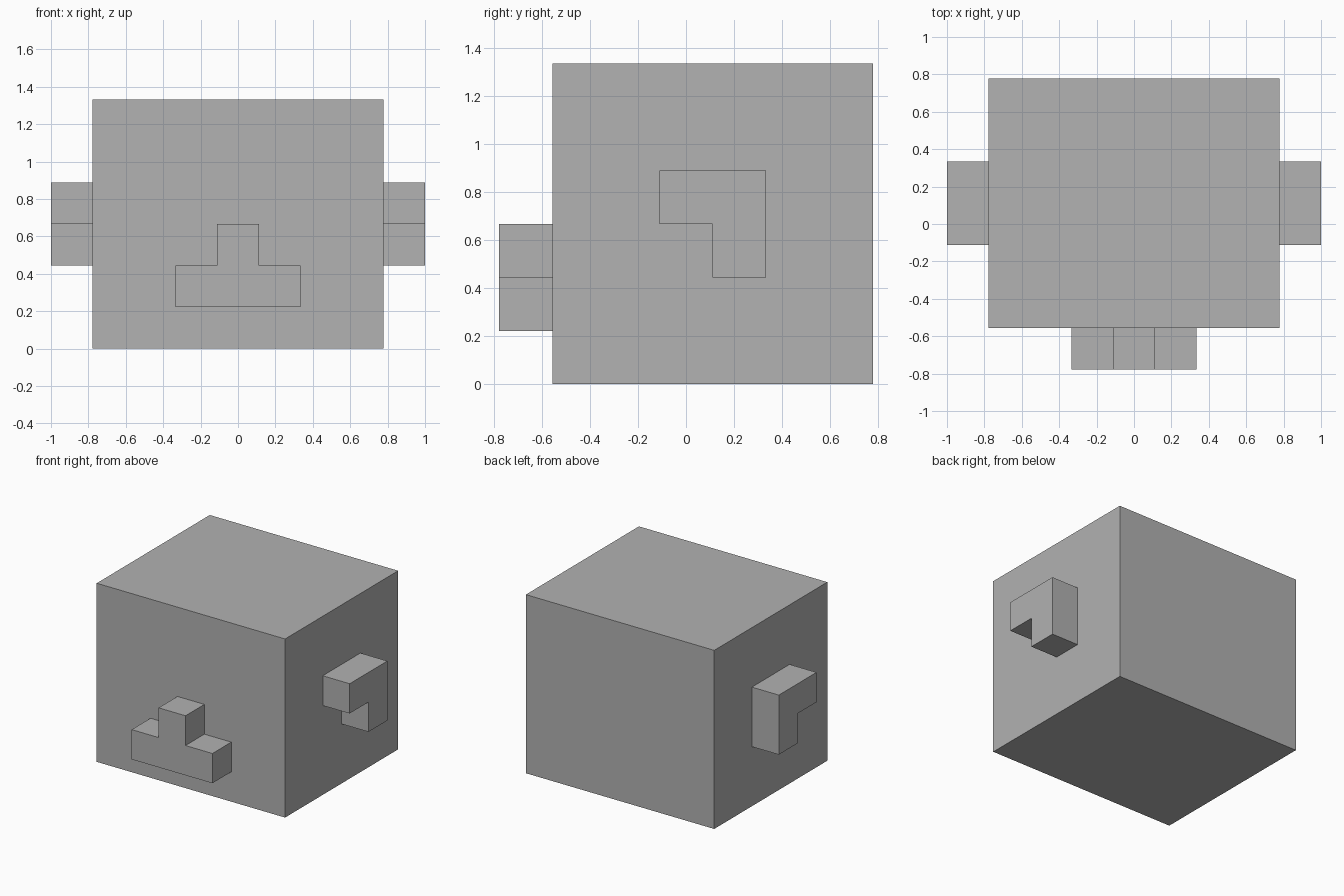
import bpy
import bmesh
from mathutils import Vector

U = 2 / 9  # one block of the modelling grid

cube = bpy.data.objects.get("Cube")
if cube:
    bpy.data.objects.remove(cube, do_unlink=True)

GREY = (0.445, 0.445, 0.445, 1)
grey = bpy.data.materials.new("plain grey")
grey.use_nodes = True
grey.diffuse_color = GREY
grey.node_tree.nodes["Principled BSDF"].inputs["Base Color"].default_value = GREY


def extrude_profile(name, points, sweep):
    """Make a flat-faced solid from a closed profile swept along a vector."""
    bm = bmesh.new()
    face = bm.faces.new([bm.verts.new(Vector(p) * U) for p in points])
    result = bmesh.ops.extrude_face_region(bm, geom=[face], use_keep_orig=True)
    moved = [v for v in result["geom"] if isinstance(v, bmesh.types.BMVert)]
    bmesh.ops.translate(bm, verts=moved, vec=Vector(sweep) * U)
    bmesh.ops.recalc_face_normals(bm, faces=bm.faces)
    mesh = bpy.data.meshes.new(name)
    bm.to_mesh(mesh)
    bm.free()
    mesh.materials.append(grey)
    obj = bpy.data.objects.new(name, mesh)
    bpy.context.collection.objects.link(obj)
    return obj


# Main block
block = [(-3.5, 0), (3.5, 0), (3.5, 6), (-3.5, 6)]
extrude_profile("head", [(x, -2.5, z) for x, z in block], (0, 6, 0))

# Stepped snout on the front
half = [(1.5, 1), (1.5, 2), (0.5, 2), (0.5, 3)]
snout = half + [(-x, z) for x, z in reversed(half)]
extrude_profile("snout", [(x, -2.5, z) for x, z in snout], (0, -1, 0))

# L-shaped ear on each side
ear = [(-0.5, 3), (0.5, 3), (0.5, 2), (1.5, 2), (1.5, 4), (-0.5, 4)]
for name, side in (("left_ear", 1), ("right_ear", -1)):
    extrude_profile(name, [(side * 3.5, y, z) for y, z in ear], (side, 0, 0))
